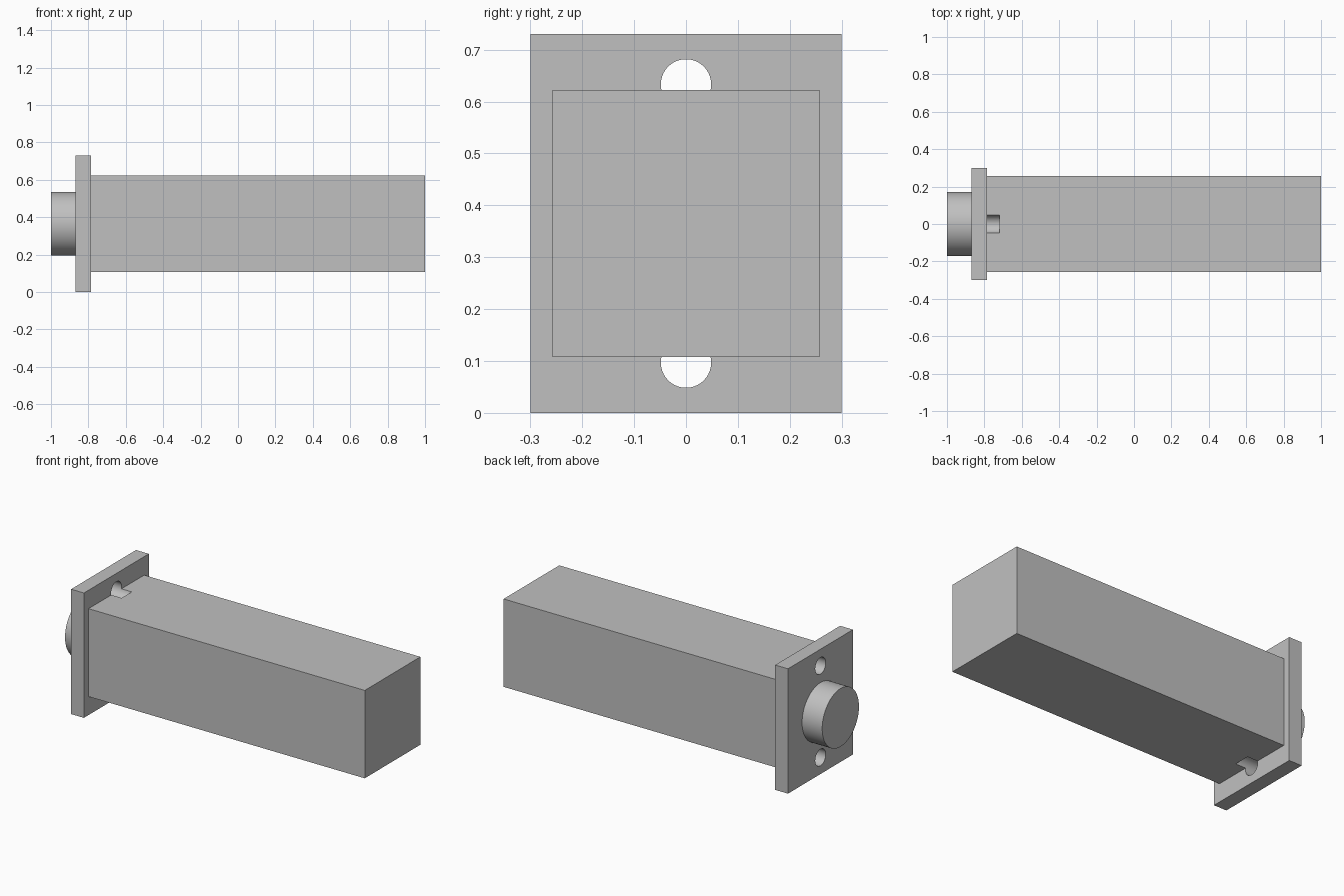
import bpy
import math

default = bpy.data.objects.get("Cube")
if default:
    bpy.data.objects.remove(default, do_unlink=True)

grey = bpy.data.materials.new("plain grey")
grey.use_nodes = True
colour = (0.53, 0.53, 0.53, 1)
grey.diffuse_color = colour
grey.node_tree.nodes["Principled BSDF"].inputs["Base Color"].default_value = colour

MID_Z = 0.365            # height of the long axis
PLATE_BACK = -0.787      # where the plate meets the body


def finish(name):
    obj = bpy.context.object
    obj.name = name
    obj.data.materials.append(grey)
    bpy.ops.object.transform_apply(location=False, rotation=True, scale=True)
    return obj


def box(name, x0, x1, width, height):
    bpy.ops.mesh.primitive_cube_add(size=1, location=((x0 + x1) / 2, 0, MID_Z))
    bpy.context.object.scale = (x1 - x0, width, height)
    return finish(name)


def rod(name, x0, x1, radius, z):
    bpy.ops.mesh.primitive_cylinder_add(
        vertices=64, radius=radius, depth=x1 - x0,
        location=((x0 + x1) / 2, 0, z), rotation=(0, math.pi / 2, 0))
    return finish(name)


def smooth(obj):
    bpy.ops.object.select_all(action="DESELECT")
    obj.select_set(True)
    bpy.context.view_layer.objects.active = obj
    bpy.ops.object.shade_smooth_by_angle(angle=math.radians(30))


# Main parts
body = box("body", PLATE_BACK, 1, 0.514, 0.514)
plate = box("mounting_plate", -0.87, PLATE_BACK, 0.6, 0.73)
boss = rod("round_boss", -1, -0.87, 0.17, MID_Z)

# Screw holes through the plate, running a little way into the body
for side in (-1, 1):
    cutter = rod("hole_cutter", -0.95, -0.72, 0.0485, MID_Z + side * 0.268)
    cutter.hide_render = True
    for part in (plate, body):
        cut = part.modifiers.new("hole", "BOOLEAN")
        cut.operation = "DIFFERENCE"
        cut.solver = "EXACT"
        cut.object = cutter
        bpy.context.view_layer.objects.active = part
        bpy.ops.object.modifier_apply(modifier=cut.name)
    bpy.data.objects.remove(cutter, do_unlink=True)

for part in (body, plate, boss):
    smooth(part)
